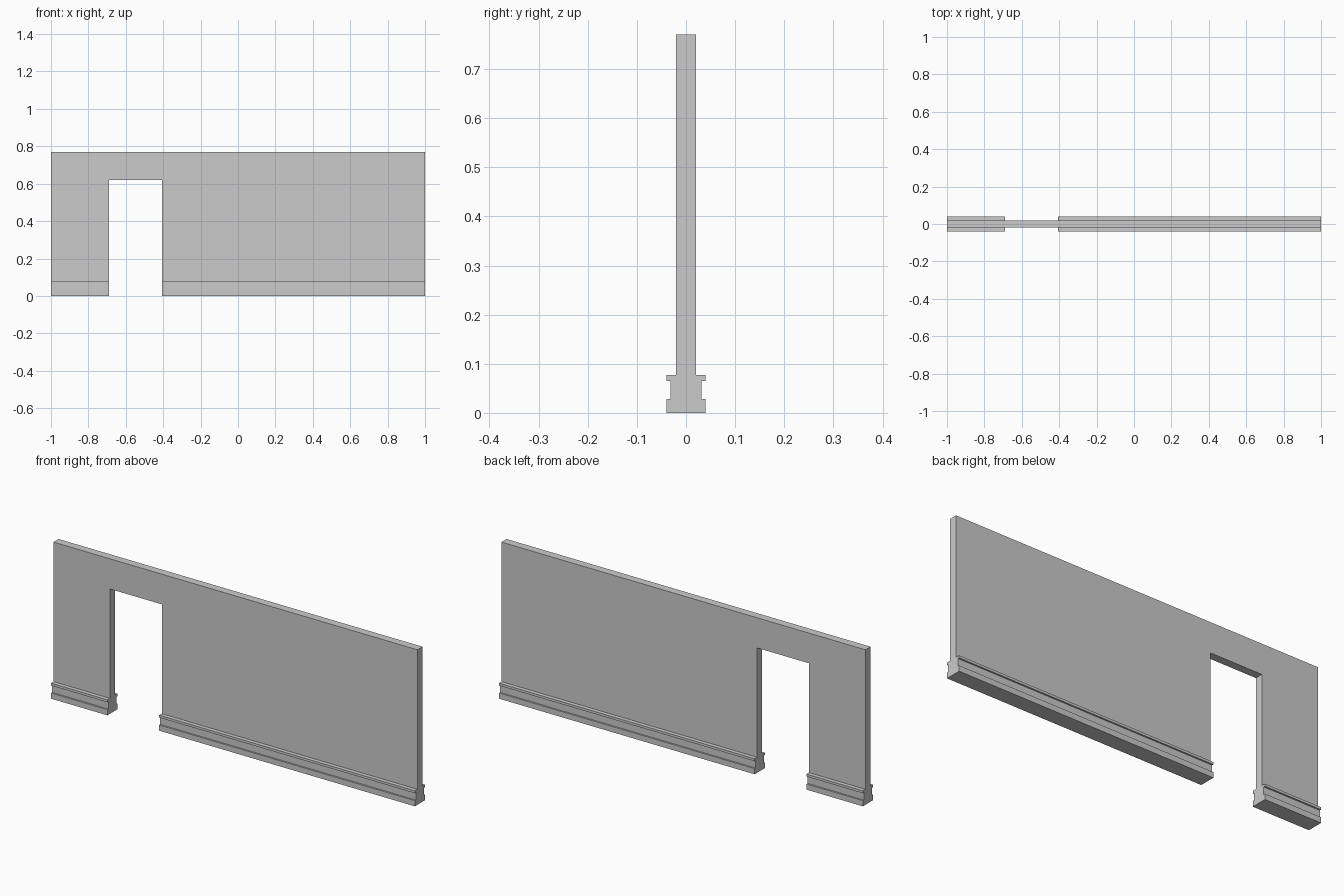
import bpy
import bmesh
from mathutils import Vector

if "Cube" in bpy.data.objects:
    bpy.data.objects.remove(bpy.data.objects["Cube"])

HEIGHT = 0.77
HALF_THICK = 0.02
DOOR_L, DOOR_R, DOOR_TOP = -0.69, -0.405, 0.62


def extrude_profile(name, points, offset):
    """Solid made by sweeping a flat outline along an offset vector."""
    bm = bmesh.new()
    face = bm.faces.new([bm.verts.new(p) for p in points])
    result = bmesh.ops.extrude_face_region(bm, geom=[face], use_keep_orig=True)
    moved = [g for g in result["geom"] if isinstance(g, bmesh.types.BMVert)]
    bmesh.ops.translate(bm, verts=moved, vec=Vector(offset))
    bmesh.ops.recalc_face_normals(bm, faces=bm.faces)
    mesh = bpy.data.meshes.new(name)
    bm.to_mesh(mesh)
    bm.free()
    obj = bpy.data.objects.new(name, mesh)
    bpy.context.collection.objects.link(obj)
    return obj


# Wall panel with the doorway cut into its outline
outline = [(-1, 0), (DOOR_L, 0), (DOOR_L, DOOR_TOP), (DOOR_R, DOOR_TOP),
           (DOOR_R, 0), (1, 0), (1, HEIGHT), (-1, HEIGHT)]
extrude_profile("wall", [(x, -HALF_THICK, z) for x, z in outline],
                (0, 2 * HALF_THICK, 0))

# Skirting moulding: stepped profile (y, z), mirrored to the back of the wall
skirting = [(-0.02, 0), (-0.04, 0), (-0.04, 0.028), (-0.032, 0.028),
            (-0.032, 0.065), (-0.04, 0.065), (-0.04, 0.077), (-0.02, 0.077)]
for name, x0, x1 in (("skirting_left", -1, DOOR_L), ("skirting_right", DOOR_R, 1)):
    strip = extrude_profile(name, [(x0, y, z) for y, z in skirting], (x1 - x0, 0, 0))
    mirror = strip.modifiers.new("both_sides", 'MIRROR')
    mirror.use_axis = (False, True, False)
    mirror.use_mirror_merge = False
